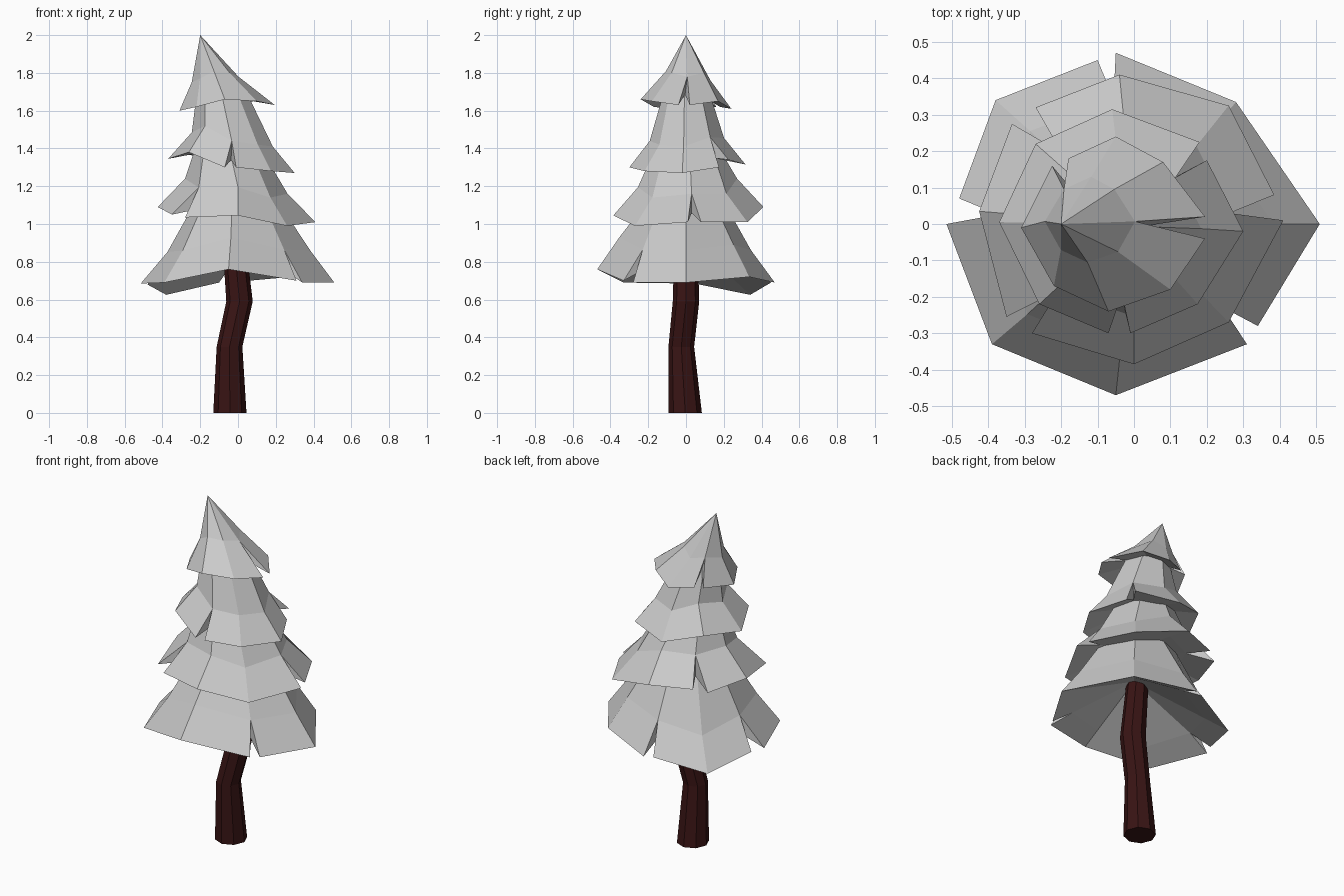
import bpy, bmesh, math
from mathutils import Vector

if "Cube" in bpy.data.objects:
    bpy.data.objects.remove(bpy.data.objects["Cube"])


def finish(bm, name, color=None):
    bmesh.ops.recalc_face_normals(bm, faces=bm.faces)
    mesh = bpy.data.meshes.new(name)
    bm.to_mesh(mesh)
    bm.free()
    obj = bpy.data.objects.new(name, mesh)
    bpy.context.collection.objects.link(obj)
    if color:
        mat = bpy.data.materials.new(name + "_material")
        mat.diffuse_color = color
        mat.use_nodes = True
        mat.node_tree.nodes["Principled BSDF"].inputs["Base Color"].default_value = mat.diffuse_color
        mesh.materials.append(mat)


# Trunk: crooked eight-sided tube, rings given as x, y, z, radius
bm = bmesh.new()
rings = []
for x, y, z, r in [(-.043, -.004, 0, .088), (-.045, -.025, .35, .068),
                   (.008, 0, .59, .07), (-.025, 0, .95, .06)]:
    rings.append([bm.verts.new((x + r * math.cos(a * math.pi / 4),
                                y + r * math.sin(a * math.pi / 4), z)) for a in range(8)])
for lo, hi in zip(rings, rings[1:]):
    for i in range(8):
        j = (i + 1) % 8
        bm.faces.new((lo[i], lo[j], hi[j], hi[i]))
bm.faces.new(rings[0][::-1])
bm.faces.new(rings[-1])
finish(bm, "trunk", (.04, .007, .007, 1))


def tier(name, rim, mid, top, hollow_z):
    """Skirt of eight panels; a rim corner with two points is torn open up to the middle ring.
    mid = (rim centre x, centre x, shrink, rise); top = (centre x, shrink, z)."""
    bm = bmesh.new()
    cx, mx, k, rise = mid
    tx, tk, tz = top
    hollow = bm.verts.new((mx, 0, hollow_z))
    apex = None if tk else bm.verts.new((tx, 0, tz))
    low, middle, inner, upper = [], [], [], []
    for corner in rim:
        low.append([bm.verts.new(p) for p in corner])
        p = sum((Vector(q) for q in corner), Vector()) / len(corner)
        middle.append(bm.verts.new((mx + (p.x - cx) * k, p.y * k + (0 if tk else .012),
                                    p.z + rise)))
        inner.append(bm.verts.new(p.lerp(hollow.co, 1 - k)))
        if tk:
            upper.append(bm.verts.new((tx + (p.x - cx) * tk, p.y * tk, tz)))
    for i in range(8):
        j = (i + 1) % 8
        a, b = low[i][-1], low[j][0]
        bm.faces.new((a, b, middle[j], middle[i]))      # flared panel
        bm.faces.new((b, a, inner[i], inner[j]))        # underside
        bm.faces.new((inner[j], inner[i], hollow))
        if len(low[i]) == 2:                            # walls of the tear
            bm.faces.new((low[i][0], inner[i], middle[i]))
            bm.faces.new((low[i][1], middle[i], inner[i]))
        if tk:
            bm.faces.new((middle[i], middle[j], upper[j], upper[i]))
        else:
            bm.faces.new((middle[i], middle[j], apex))
    if tk:
        bm.faces.new(upper)
    finish(bm, name)


# Foliage tiers, rim corners counter-clockwise from +x
tier("foliage_bottom",
     [[(.51, 0, .69)], [(.28, .335, .72)], [(-.05, .47, .69), (-.10, .45, .69)],
      [(-.38, .34, .625)], [(-.48, .07, .68), (-.515, 0, .685)], [(-.39, -.33, .69)],
      [(-.05, -.47, .76)], [(.31, -.33, .70), (.34, -.28, .69)]],
     (0, 0, .75, .17), (-.01, .42, 1.13), .94)
tier("foliage_lower",
     [[(.41, .01, 1.01), (.385, .08, 1.01)], [(.26, .325, 1.01)], [(-.04, .41, 1.09)],
      [(-.27, .32, 1.09), (-.335, .275, 1.07)], [(-.425, .035, 1.09)],
      [(-.35, -.255, 1.05), (-.28, -.30, 1.035)], [(0, -.385, 1.045)], [(.26, -.27, .99)]],
     (0, 0, .66, .15), (-.05, .4, 1.42), 1.15)
tier("foliage_upper",
     [[(.30, -.02, 1.27)], [(.20, .175, 1.30), (.18, .225, 1.34)], [(-.06, .315, 1.315)],
      [(-.27, .22, 1.37)], [(-.37, .005, 1.345)], [(-.26, -.22, 1.38)],
      [(-.07, -.30, 1.30), (-.01, -.30, 1.30)], [(.175, -.22, 1.28)]],
     (-.035, -.03, .64, .14), (-.085, .4, 1.69), 1.41)
tier("foliage_top",
     [[(.195, -.04, 1.63), (.195, .02, 1.63)], [(.08, .17, 1.65)], [(-.05, .24, 1.61)],
      [(-.18, .18, 1.62), (-.225, .16, 1.62)], [(-.31, -.01, 1.60)], [(-.22, -.17, 1.62)],
      [(-.07, -.24, 1.66)], [(.10, -.18, 1.65)]],
     (-.055, -.12, .49, .15), (-.2, 0, 2), 1.74)
